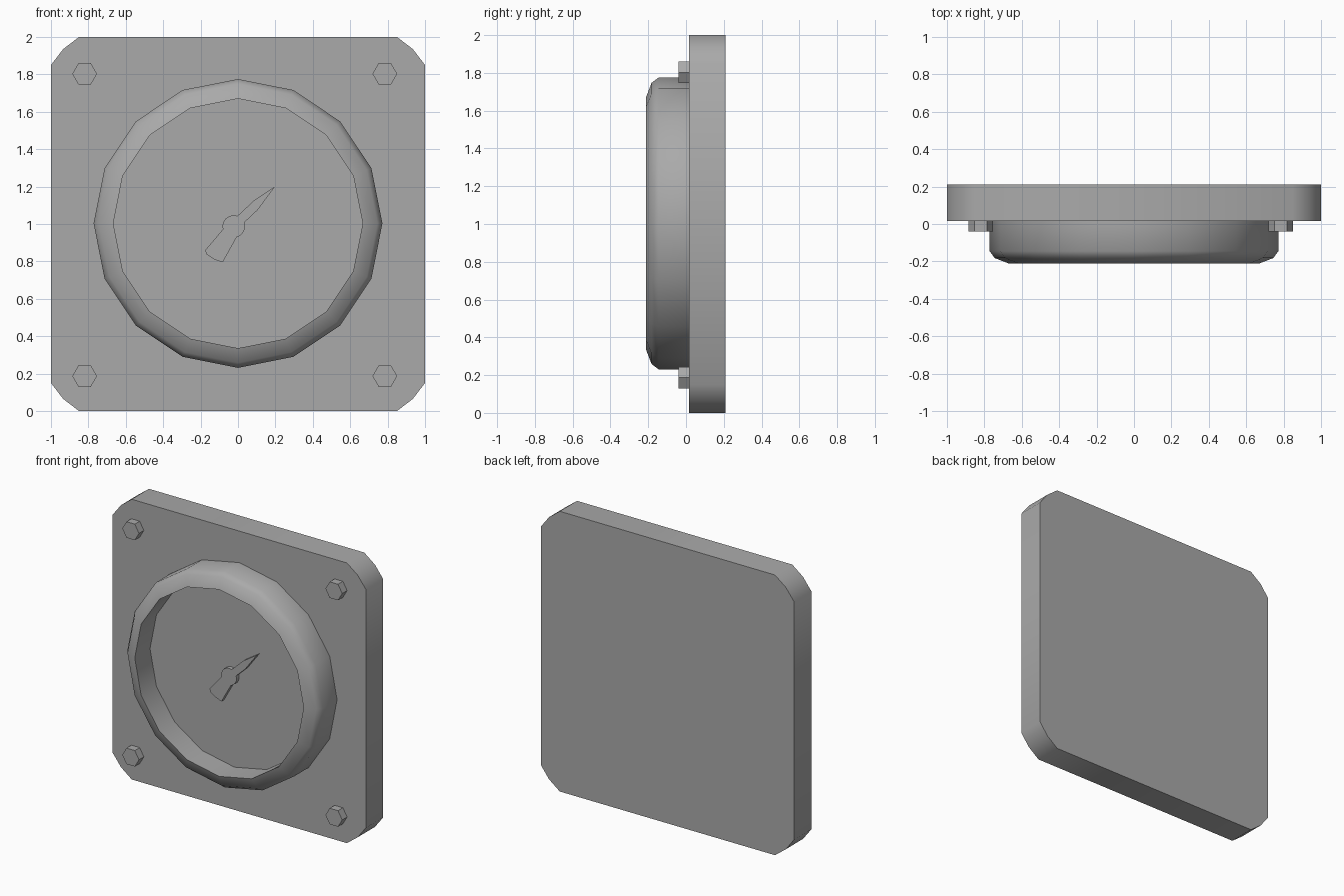
import bpy, bmesh
from math import sin, cos, pi, radians

cube = bpy.data.objects.get("Cube")
if cube:
    bpy.data.objects.remove(cube, do_unlink=True)

grey = bpy.data.materials.new("grey_metal")
grey.use_nodes = True
colour = (0.4, 0.4, 0.4, 1)
grey.diffuse_color = colour
grey.node_tree.nodes["Principled BSDF"].inputs["Base Color"].default_value = colour


def finish(name, bm, smooth=None):
    bmesh.ops.recalc_face_normals(bm, faces=bm.faces[:])
    mesh = bpy.data.meshes.new(name)
    bm.to_mesh(mesh)
    bm.free()
    mesh.materials.append(grey)
    obj = bpy.data.objects.new(name, mesh)
    bpy.context.collection.objects.link(obj)
    if smooth:
        bpy.ops.object.select_all(action='DESELECT')
        obj.select_set(True)
        bpy.context.view_layer.objects.active = obj
        bpy.ops.object.shade_smooth_by_angle(angle=radians(smooth))
    return obj


def prism(name, outline, front, back, smooth=None):
    """Extrude an x-z outline along y."""
    bm = bmesh.new()
    a = [bm.verts.new((x, front, z)) for x, z in outline]
    b = [bm.verts.new((x, back, z)) for x, z in outline]
    bm.faces.new(a)
    bm.faces.new(b[::-1])
    for i in range(len(a)):
        j = (i + 1) % len(a)
        bm.faces.new((a[i], b[i], b[j], a[j]))
    return finish(name, bm, smooth)


def circle(x, z, r, n):
    return [(x + r * cos(2 * pi * i / n), z + r * sin(2 * pi * i / n)) for i in range(n)]


# Backing plate with clipped, softly rounded corners
corner = [(1, 0.85), (0.935, 0.935), (0.85, 1)]
outline = []
for sx, sz in ((1, 1), (-1, 1), (-1, -1), (1, -1)):
    pts = corner if sx * sz > 0 else corner[::-1]
    outline += [(sx * x, 1 + sz * z) for x, z in pts]
prism("backing_plate", outline, 0.015, 0.21, 40)

# Raised bezel with recessed dial, as (radius, y) revolved about the y axis
profile = [(0.772, 0.015), (0.772, -0.145), (0.745, -0.182),
           (0.667, -0.212), (0.667, -0.04)]
bm = bmesh.new()
rings = [[bm.verts.new((x, y, z)) for x, z in circle(0, 1.003, r, 16)]
         for r, y in profile]
for p, q in zip(rings, rings[1:]):
    for i in range(16):
        j = (i + 1) % 16
        bm.faces.new((p[i], p[j], q[j], q[i]))
bm.faces.new(rings[-1])
bm.faces.new(rings[0])
finish("bezel_and_dial", bm, 40)

# Pointer: tapered tip, round hub and flared tail in one outline
hub_x, hub_z, hub_r = -0.023, 0.987, 0.06


def hub_arc(start, end, n=6):
    angles = [radians(start + (end - start) * i / n) for i in range(n + 1)]
    return [(hub_x + hub_r * cos(a), hub_z + hub_r * sin(a)) for a in angles]


pointer = [(0.198, 1.2), (0.09, 1.13)] + hub_arc(70, 195)
pointer += [(-0.175, 0.86), (-0.17, 0.84), (-0.125, 0.81), (-0.082, 0.795)]
pointer += hub_arc(285, 380) + [(0.105, 1.075)]
prism("pointer", pointer, -0.07, -0.04)

# Hexagonal corner bolts
for side, x in (("right", -0.82), ("left", 0.785)):
    for level, z in (("lower", 0.187), ("upper", 1.803)):
        prism(f"{level}_{side}_bolt", circle(x, z, 0.066, 6), -0.04, 0.02)
